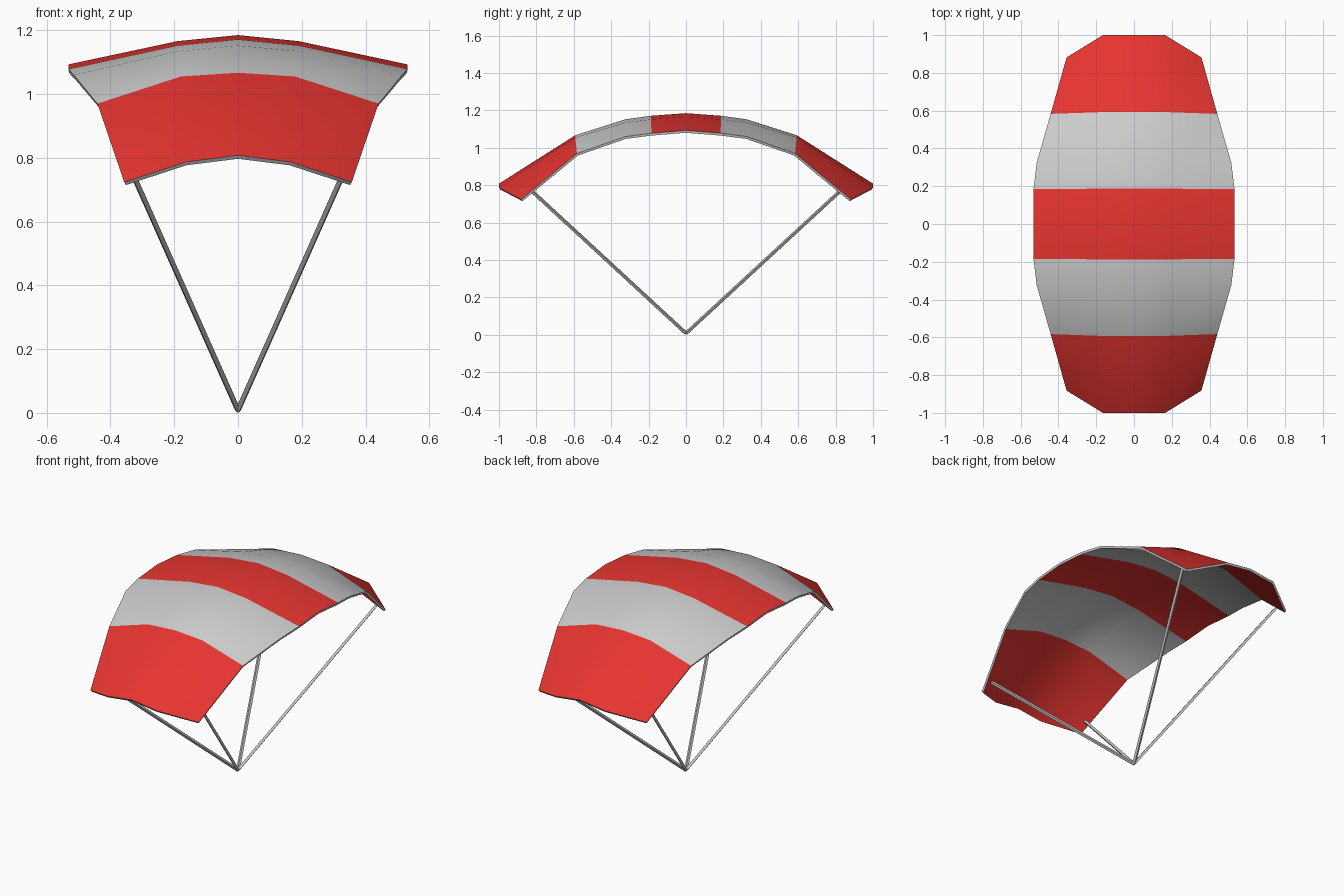
import bpy, bmesh
from mathutils import Vector

if "Cube" in bpy.data.objects:
    bpy.data.objects.remove(bpy.data.objects["Cube"])


def material(name, color):
    m = bpy.data.materials.new(name)
    m.diffuse_color = color
    m.use_nodes = True
    m.node_tree.nodes["Principled BSDF"].inputs["Base Color"].default_value = m.diffuse_color
    return m


red = material("red_cloth", (0.8, 0.035, 0.03, 1))
grey = material("grey_cloth", (0.6, 0.6, 0.6, 1))

# Half ribs from the middle to the end: points at centre, shoulder and side edge
ribs = [
    [(0, 0, 1.185), (0.19, 0, 1.166), (0.532, 0, 1.093)],
    [(0, 0.187, 1.171), (0.19, 0.187, 1.152), (0.532, 0.185, 1.078)],
    [(0, 0.325, 1.152), (0.187, 0.325, 1.135), (0.515, 0.325, 1.060)],
    [(0, 0.592, 1.067), (0.18, 0.592, 1.055), (0.441, 0.583, 0.970)],
    [(0, 1.0, 0.808), (0.165, 1.0, 0.787), (0.357, 0.882, 0.724)],
]


def mirrored_rib(rib, sy):
    full = [(-x, y, z) for x, y, z in reversed(rib[1:])] + rib
    return [(x, sy * y, z) for x, y, z in full]


# Canopy: striped cloth lofted over the ribs
rows = [mirrored_rib(r, -1) for r in reversed(ribs[1:])] + [mirrored_rib(r, 1) for r in ribs]
stripes = [0, 1, 1, 0, 0, 1, 1, 0]
bm = bmesh.new()
grid = [[bm.verts.new(p) for p in row] for row in rows]
for j, stripe in enumerate(stripes):
    for i in range(4):
        f = bm.faces.new((grid[j][i], grid[j][i + 1], grid[j + 1][i + 1], grid[j + 1][i]))
        f.material_index = stripe
mesh = bpy.data.meshes.new("canopy")
bm.to_mesh(mesh)
bm.free()
mesh.materials.append(red)
mesh.materials.append(grey)
canopy = bpy.data.objects.new("canopy", mesh)
bpy.context.collection.objects.link(canopy)
bpy.context.view_layer.objects.active = canopy
canopy.select_set(True)
solid = canopy.modifiers.new("thickness", 'SOLIDIFY')
solid.thickness = 0.013
solid.offset = -1
solid.material_offset_rim = 1
bpy.ops.object.modifier_apply(modifier=solid.name)
bpy.ops.object.shade_smooth_by_angle(angle=0.6)

# Cords: four thin square rods meeting at the bottom
start = Vector((0, 0, 0.008))
for sx, side in ((-1, "left"), (1, "right")):
    for sy, end in ((-1, "front"), (1, "back")):
        tip = Vector((sx * 0.337, sy * 0.82, 0.765))
        d = tip - start
        bpy.ops.mesh.primitive_cylinder_add(vertices=4, radius=0.01, depth=d.length,
                                            location=(start + tip) / 2)
        cord = bpy.context.object
        cord.name = f"cord_{end}_{side}"
        cord.rotation_euler = d.to_track_quat('Z', 'Y').to_euler()
